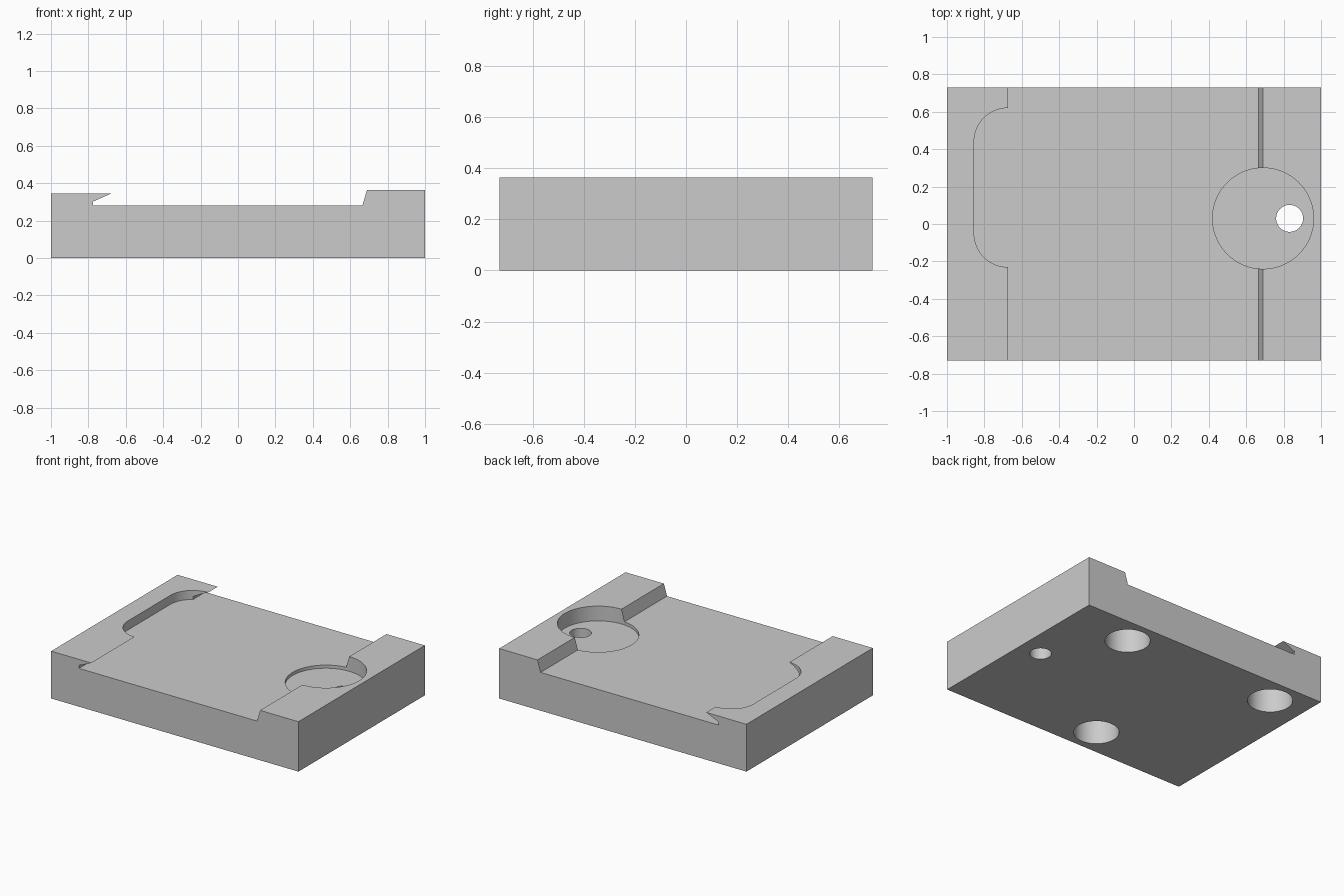
import bpy, bmesh, math

if "Cube" in bpy.data.objects:
    bpy.data.objects.remove(bpy.data.objects["Cube"], do_unlink=True)

HALF_DEPTH = 0.73
FLOOR = 0.28

grey = bpy.data.materials.new("plain_grey")
grey.use_nodes = True
grey.diffuse_color = (0.6, 0.6, 0.6, 1)
grey.node_tree.nodes["Principled BSDF"].inputs["Base Color"].default_value = (0.6, 0.6, 0.6, 1)


def extrude_outline(name, points, offset):
    """Make a closed solid by sweeping a 3D outline along an offset."""
    bm = bmesh.new()
    face = bm.faces.new([bm.verts.new(p) for p in points])
    result = bmesh.ops.extrude_face_region(bm, geom=[face], use_keep_orig=True)
    moved = [g for g in result["geom"] if isinstance(g, bmesh.types.BMVert)]
    bmesh.ops.translate(bm, verts=moved, vec=offset)
    bmesh.ops.recalc_face_normals(bm, faces=bm.faces)
    mesh = bpy.data.meshes.new(name)
    bm.to_mesh(mesh)
    bm.free()
    mesh.materials.append(grey)
    obj = bpy.data.objects.new(name, mesh)
    bpy.context.collection.objects.link(obj)
    return obj


def arc(cx, cy, z, radius, start, end, steps):
    angles = [math.radians(start + (end - start) * i / steps) for i in range(steps + 1)]
    return [(cx + radius * math.cos(a), cy + radius * math.sin(a), z) for a in angles]


def round_cutter(name, x, y, radius, bottom, top):
    outline = arc(x, y, bottom, radius, 0, 360, 72)[:-1]
    return extrude_outline(name, outline, (0, 0, top - bottom))


# Base block with a floor, a sloped shoulder and an undercut lip
profile = [(-1, 0), (1, 0), (1, 0.365), (0.69, 0.365), (0.665, FLOOR),
           (-0.775, FLOOR), (-0.775, 0.302), (-0.675, 0.346), (-1, 0.346)]
base = extrude_outline("base_block", [(x, -HALF_DEPTH, z) for x, z in profile],
                       (0, 2 * HALF_DEPTH, 0))

# Rounded notch through the lip
notch = (arc(-0.675, 0.44, FLOOR, 0.18, 90, 180, 18)
         + arc(-0.675, -0.05, FLOOR, 0.18, 180, 270, 18)
         + [(-0.5, -0.23, FLOOR), (-0.5, 0.62, FLOOR)])
cutters = [extrude_outline("lip_notch_cutter", notch, (0, 0, 0.3))]

# Round recess in the shoulder with a through hole
cutters.append(round_cutter("recess_cutter", 0.69, 0.03, 0.27, 0.257, 0.6))
cutters.append(round_cutter("through_hole_cutter", 0.832, 0.03, 0.072, -0.2, 0.7))

# Three blind holes in the underside
for x, y in ((0.5, 0.53), (-0.73, 0.53), (-0.12, -0.53)):
    cutters.append(round_cutter("underside_hole_cutter", x, y, 0.15, -0.2, 0.22))

# Cut everything and bake the result
bpy.context.view_layer.objects.active = base
for cutter in cutters:
    cutter.hide_render = True
    mod = base.modifiers.new(cutter.name, "BOOLEAN")
    mod.operation = "DIFFERENCE"
    mod.solver = "EXACT"
    mod.object = cutter
    bpy.ops.object.modifier_apply(modifier=mod.name)
    bpy.data.objects.remove(cutter, do_unlink=True)

bpy.ops.object.select_all(action="DESELECT")
base.select_set(True)
bpy.ops.object.shade_smooth_by_angle(angle=math.radians(15))
